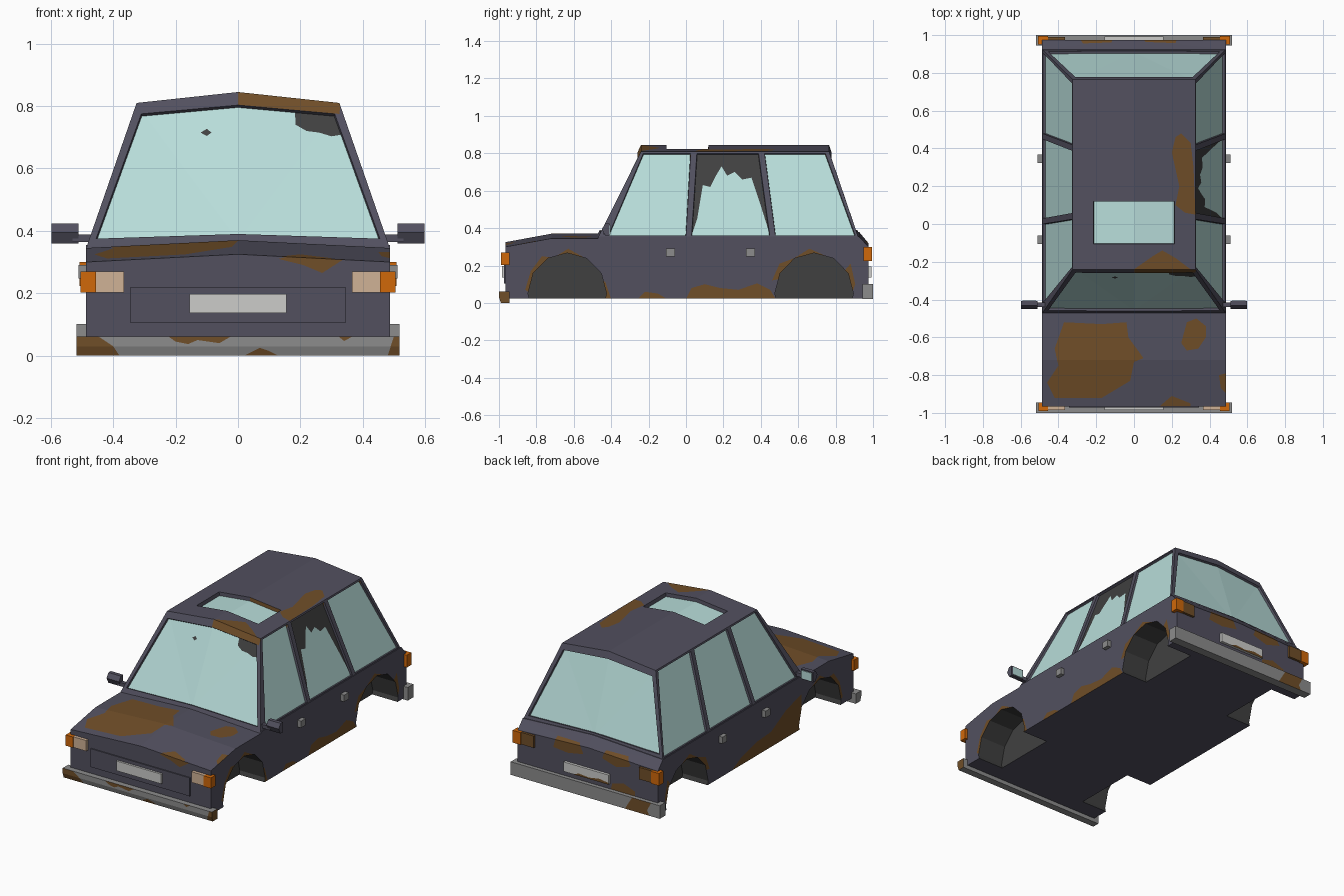
import bpy, bmesh, math
from mathutils import Vector, Matrix
from mathutils.geometry import tessellate_polygon

if "Cube" in bpy.data.objects:
    bpy.data.objects.remove(bpy.data.objects["Cube"])

# ---- colours
def lin(c):
    c /= 255
    return c / 12.92 if c <= 0.04045 else ((c + 0.055) / 1.055) ** 2.4

PALETTE = [("slate_paint", (82, 80, 95)), ("rust", (112, 78, 40)), ("pale_glass", (184, 221, 218)),
           ("dark_void", (64, 64, 64)), ("bumper_grey", (140, 140, 140)), ("orange_lens", (208, 104, 10)),
           ("headlamp_beige", (208, 178, 150)), ("plate_white", (204, 204, 202))]
MATS = []
for n, rgb in PALETTE:
    m = bpy.data.materials.new(n)
    m.diffuse_color = (*[lin(c) for c in rgb], 1)
    m.use_nodes = True
    m.node_tree.nodes["Principled BSDF"].inputs["Base Color"].default_value = m.diffuse_color
    MATS.append(m)
PAINT, RUST, GLASS, DARK, GREY, ORANGE, BEIGE, WHITE = range(8)

# ---- helpers
def make(name, bm, mat=None):
    me = bpy.data.meshes.new(name)
    bm.to_mesh(me)
    bm.free()
    ob = bpy.data.objects.new(name, me)
    bpy.context.collection.objects.link(ob)
    for m in (MATS if mat is None else [MATS[mat]]):
        me.materials.append(m)
    return ob

def loft(sections, mat=PAINT):
    """Join equal rings of points and cap both ends."""
    bm = bmesh.new()
    rings = [[bm.verts.new(p) for p in s] for s in sections]
    n = len(rings[0])
    for a, b in zip(rings, rings[1:]):
        for i in range(n):
            bm.faces.new((a[i], a[(i + 1) % n], b[(i + 1) % n], b[i]))
    bm.faces.new(rings[0])
    bm.faces.new(rings[-1])
    for f in bm.faces:
        f.material_index = mat
    bmesh.ops.recalc_face_normals(bm, faces=bm.faces[:])
    return bm

def box(name, x, y, z, mat):
    ring = lambda X: [(X, y[0], z[0]), (X, y[1], z[0]), (X, y[1], z[1]), (X, y[0], z[1])]
    return make(name, loft([ring(x[0]), ring(x[1])], 0), mat)

def triangulate(bm):
    bmesh.ops.triangulate(bm, faces=bm.faces[:])
    bm.normal_update()

def paint(bm, axis, sign, poly, mat, only):
    """Cut a polygon, projected along an axis, into the facing surface and colour it."""
    u, v = [(1, 2), (0, 2), (0, 1)][axis]
    pts = [Vector((p[0], p[1], 0)) for p in poly]
    for tri in tessellate_polygon([pts]):
        t = [pts[i] for i in tri]
        area = (t[1] - t[0]).cross(t[2] - t[0]).z
        if abs(area) < 1e-7:
            continue
        if area < 0:
            t.reverse()
        bm.normal_update()
        lo = [min(p[k] for p in t) for k in (0, 1)]
        hi = [max(p[k] for p in t) for k in (0, 1)]
        def hits(f):
            return all(min(w.co[c] for w in f.verts) < hi[k] and max(w.co[c] for w in f.verts) > lo[k]
                       for k, c in enumerate((u, v)))
        cand = [f for f in bm.faces if f.material_index == only
                and f.normal[axis] * sign > 0.4 and hits(f)]
        for i in range(3):
            if not cand:
                break
            a, d = t[i], t[(i + 1) % 3] - t[i]
            co, no = Vector((0, 0, 0)), Vector((0, 0, 0))
            co[u], co[v], no[u], no[v] = a.x, a.y, -d.y, d.x
            no.normalize()
            geom = set(cand)
            for f in cand:
                geom.update(f.edges)
                geom.update(f.verts)
            r = bmesh.ops.bisect_plane(bm, geom=list(geom), dist=1e-5, plane_co=co, plane_no=no)
            cand = [f for f in r["geom"] if isinstance(f, bmesh.types.BMFace)
                    and (f.calc_center_median() - co).dot(no) > 0]
        for f in cand:
            f.material_index = mat

# ---- lower body: crowned profile lofted across the width
prof = [(-.965, .025, 0), (-.965, .30, .025), (-.72, .345, .025), (-.47, .345, .025),
        (-.46, .355, .025), (.925, .355, .025), (.975, .30, .02), (.975, .025, 0)]
body = make("body", loft([[(x, y, z + (c if x == 0 else 0)) for y, z, c in prof] for x in (-.487, 0, .487)]))

# wheel arches cut with dark twelve-sided drums
bm = bmesh.new()
for sx in (-1, 1):
    for cy in (-.635, .685):
        mt = (Matrix.Translation((sx * .43, cy, .05)) @ Matrix.Diagonal((1, .21, .217, 1))
              @ Matrix.Rotation(math.pi / 2, 4, 'Y'))
        bmesh.ops.create_cone(bm, cap_ends=True, segments=12, radius1=1, radius2=1, depth=.24, matrix=mt)
for f in bm.faces:
    f.material_index = DARK
bmesh.ops.recalc_face_normals(bm, faces=bm.faces[:])
cutter = make("arch_cutter", bm)
cutter.hide_render = True
mod = body.modifiers.new("arches", 'BOOLEAN')
mod.operation, mod.solver, mod.object = 'DIFFERENCE', 'EXACT', cutter
bm = bmesh.new()
bm.from_object(body, bpy.context.evaluated_depsgraph_get())
body.modifiers.clear()
bpy.data.objects.remove(cutter)
triangulate(bm)

# rust on bonnet (seen from above)
for p in ([(-.37, -.52), (-.17, -.53), (-.04, -.52), (-.03, -.6), (.05, -.71), (0, -.73), (-.02, -.83), (-.17, -.92),
           (-.42, -.92), (-.46, -.84), (-.4, -.75), (-.42, -.66)],
          [(.28, -.52), (.33, -.5), (.38, -.54), (.38, -.6), (.34, -.66), (.28, -.67), (.25, -.63)],
          [(.13, -.97), (.2, -.91), (.3, -.95), (.3, -.97)], [(.45, -.8), (.49, -.79), (.49, -.9), (.46, -.87)]):
    paint(bm, 2, 1, p, RUST, PAINT)
# rust on nose and tail
paint(bm, 1, -1, [(.13, .31), (.2, .33), (.34, .31), (.27, .265), (.21, .29)], RUST, PAINT)
for p in ([(.03, .27), (.06, .33), (.22, .33), (.24, .26), (.14, .25)],
          [(-.1, .28), (-.12, .33), (-.27, .33), (-.3, .28), (-.2, .25)],
          [(-.16, .1), (-.17, .14), (-.25, .16), (-.33, .13), (-.33, .1)]):
    paint(bm, 1, 1, p, RUST, PAINT)
# rust around arches on both flanks, and along each sill
for s in (-1, 1):
    for p in ([(-.86, .07), (-.83, .17), (-.77, .25), (-.7, .24), (-.8, .03)], [(-.71, .24), (-.63, .29), (-.54, .24)],
              [(-.48, .15), (-.43, .11), (-.4, .02), (-.46, .02)],
              [(.46, .12), (.5, .21), (.58, .24), (.66, .29), (.75, .25), (.6, .15)],
              [(.82, .14), (.88, .21), (.905, .1), (.88, .03)]):
        paint(bm, 0, s, p, RUST, PAINT)
paint(bm, 0, 1, [(0, .02), (.03, .08), (.1, .1), (.18, .08), (.28, .07), (.38, .105), (.45, .07), (.48, .02)], RUST, PAINT)
paint(bm, 0, 1, [(-.26, .02), (-.22, .06), (-.15, .05), (-.1, .02)], RUST, PAINT)
paint(bm, 0, -1, [(.25, .02), (.15, .07), (0, .11), (-.15, .12), (-.3, .2), (-.45, .24), (-.45, .02)], RUST, PAINT)
bm.to_mesh(body.data)
bm.free()

# ---- cabin: tapered, crowned roof, recessed windows cut into it
bm = loft([[(bx, -.47, zb), (tx, -.24, zt), (tx, .765, zt), (bx, .922, zb)]
           for bx, tx, zb, zt in ((-.485, -.325, .35, .81), (0, 0, .372, .845), (.485, .325, .35, .81))])
triangulate(bm)
screen = [(-.455, .375), (0, .39), (.455, .375), (.31, .775), (0, .803), (-.31, .775)]
panes = [[(-.415, .36), (0, .36), (.025, .8), (-.228, .8)], [(.03, .36), (.448, .36), (.388, .8), (.058, .8)],
         [(.478, .36), (.905, .36), (.745, .8), (.42, .8)]]
roof_light = [(-.215, -.105), (.215, -.105), (.215, .12), (-.215, .12)]
for s in (-1, 1):
    paint(bm, 1, s, screen, GLASS, PAINT)
    for p in panes:
        paint(bm, 0, s, p, GLASS, PAINT)
paint(bm, 2, 1, roof_light, GLASS, PAINT)
bm.normal_update()
glass = [f for f in bm.faces if f.material_index == GLASS]
for group, depth in (([f for f in glass if f.normal.z > .8], -.022), ([f for f in glass if f.normal.z <= .8], -.013)):
    rim = bmesh.ops.inset_region(bm, faces=group, thickness=.002, depth=depth, use_even_offset=True)
    for f in rim["faces"]:
        f.material_index = PAINT
# broken glass
for p in ([(.18, .82), (.185, .74), (.22, .72), (.26, .715), (.3, .703), (.34, .71), (.33, .82)],
          [(-.12, .715), (-.1, .704), (-.085, .715), (-.1, .727)]):
    paint(bm, 1, -1, p, DARK, GLASS)
paint(bm, 0, 1, [(.03, .36), (.06, .45), (.09, .63), (.13, .62), (.16, .68), (.19, .73), (.22, .68), (.26, .7),
                 (.3, .66), (.35, .67), (.4, .52), (.45, .36), (.46, .36), (.4, .81), (.04, .81)], DARK, GLASS)
# roof rust
paint(bm, 2, 1, [(.22, .1), (.24, .2), (.2, .38), (.22, .46), (.25, .48), (.3, .43), (.315, .3), (.325, .05), (.27, .06)], RUST, PAINT)
paint(bm, 2, 1, [(0, -.24), (.1, -.17), (.15, -.14), (.22, -.18), (.3, -.24)], RUST, PAINT)
paint(bm, 1, -1, [(0, .85), (.33, .82), (.325, .775), (.31, .776), (0, .804)], RUST, PAINT)
make("cabin", bm)

# ---- bumpers with rust
def bumper(name, ring, s, blots):
    bm = loft([[(x, y, z) for y, z in ring] for x in (-.518, .518)], GREY)
    triangulate(bm)
    for p in blots:
        paint(bm, 1, s, p, RUST, GREY)
    if s < 0:
        paint(bm, 0, 1, [(-1.01, -.01), (-.94, -.01), (-.94, .07), (-1.01, .07)], RUST, GREY)
    make(name, bm)

bumper("front_bumper", [(-.945, 0), (-.99, 0), (-1, .03), (-1, .062), (-.945, .062)], -1,
       [[(-.52, 0), (-.38, 0), (-.4, .03), (-.45, .063), (-.52, .063)],
        [(-.225, .063), (-.2, .045), (-.16, .037), (-.13, .05), (-.06, .04), (-.02, .063)],
        [(.02, 0), (.13, 0), (.1, .015), (.07, .025)], [(.32, .063), (.34, .047), (.37, .063)],
        [(.48, 0), (.52, 0), (.52, .063), (.5, .063)]])
bumper("rear_bumper", [(.945, .02), (1, .02), (1, .102), (.945, .102)], 1,
       [[(-.27, .01), (-.33, .11), (-.46, .11), (-.43, .05), (-.45, .01)]])

# ---- nose panel and number plates
box("nose_panel", (-.345, .345), (-.972, -.96), (.105, .22), PAINT)
box("front_plate", (-.156, .156), (-.985, -.96), (.137, .198), WHITE)
bm = loft([[(x, .96, .135), (x, .992, .135), (x, .992, .195), (x, .96, .195)] for x in (-.156, .156)], WHITE)
triangulate(bm)
paint(bm, 1, 1, [(.1, .13), (.05, .15), (-.02, .143), (-.09, .155), (-.16, .145), (-.16, .13)], RUST, WHITE)
make("rear_plate", bm)

# ---- lamps, handles and mirrors on both sides
for s, side in ((-1, "left"), (1, "right")):
    X = lambda a, b: (s * a, s * b)
    box(side + "_headlamp", X(.365, .455), (-.985, -.95), (.203, .27), BEIGE)
    box(side + "_front_indicator", X(.455, .505), (-.99, -.945), (.203, .27), ORANGE)
    box(side + "_rear_lamp", X(.365, .455), (.95, .99), (.225, .3), RUST)
    box(side + "_rear_indicator", X(.455, .508), (.95, .995), (.223, .3), ORANGE)
    for i, y in enumerate((-.083, .345)):
        box(f"{side}_door_handle_{i + 1}", X(.48, .512), (y - .023, y + .023), (.248, .29), GREY)
    box(side + "_mirror_stem", X(.45, .53), (-.44, -.415), (.365, .388), PAINT)
    make(side + "_mirror", loft([[(s * x, -.432, .36), (s * x, -.408, .36), (s * x, -.408, .424),
                                  (s * x, -.432, .424), (s * x, -.45, .395)] for x in (.512, .598)], 0), PAINT)
    box(side + "_mirror_glass", X(.52, .59), (-.41, -.404), (.367, .417), GLASS)
